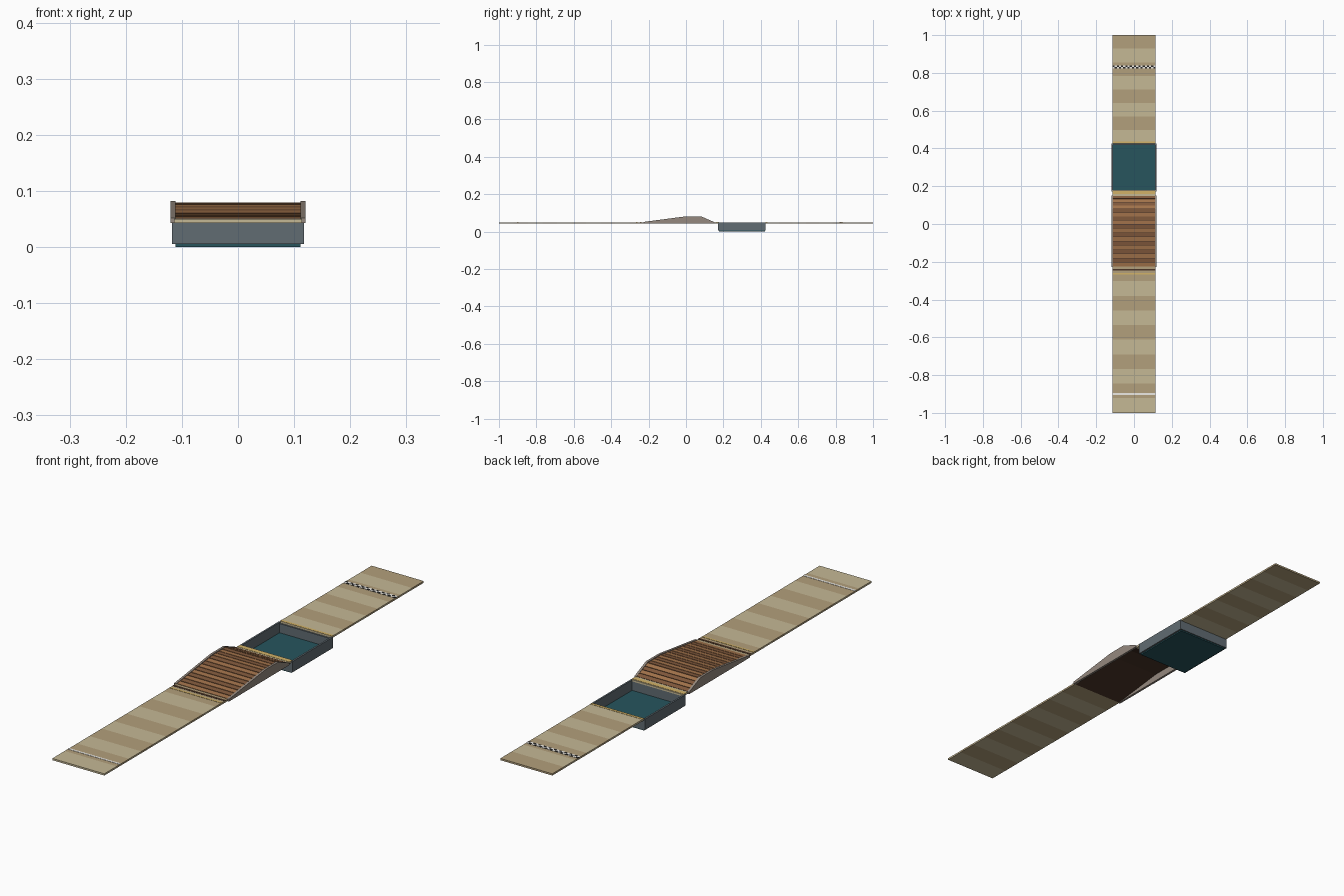
import bpy, math
from mathutils import Vector

if "Cube" in bpy.data.objects:
    bpy.data.objects.remove(bpy.data.objects["Cube"])

def material(name, rgb):
    m = bpy.data.materials.new(name)
    m.diffuse_color = (*rgb, 1)
    m.use_nodes = True
    m.node_tree.nodes["Principled BSDF"].inputs["Base Color"].default_value = m.diffuse_color
    return m

SAND_L = material("light_sand", (0.56, 0.48, 0.30))
SAND_D = material("dark_sand", (0.45, 0.35, 0.20))
WOOD_L = material("light_wood", (0.36, 0.17, 0.07))
WOOD_D = material("dark_wood", (0.22, 0.10, 0.045))
GAP = material("wood_gap", (0.07, 0.035, 0.02))
SIDE = material("ramp_side_grey", (0.30, 0.25, 0.21))
SLATE = material("slate", (0.12, 0.15, 0.17))
WATER = material("water_teal", (0.02, 0.09, 0.11))
YELLOW = material("warning_yellow", (0.65, 0.45, 0.14))
WHITE = material("white", (0.85, 0.83, 0.78))
BLACK = material("black", (0.02, 0.02, 0.02))

def mesh(name, verts, faces, mat):
    me = bpy.data.meshes.new(name)
    me.from_pydata(verts, [], faces)
    me.materials.append(mat)
    ob = bpy.data.objects.new(name, me)
    bpy.context.collection.objects.link(ob)
    return ob

def prism(name, prof, x0, x1, mat):
    """Extrude a counter-clockwise (y, z) outline along x."""
    n = len(prof)
    verts = [(x, y, z) for x in (x0, x1) for y, z in prof]
    faces = [tuple(reversed(range(n))), tuple(range(n, 2 * n))]
    faces += [(i, (i + 1) % n, n + (i + 1) % n, n + i) for i in range(n)]
    return mesh(name, verts, faces, mat)

def box(name, x0, x1, y0, y1, z0, z1, mat):
    return prism(name, [(y0, z0), (y1, z0), (y1, z1), (y0, z1)], x0, x1, mat)

W = 0.114            # half width of the track
Z0, Z1 = 0.043, 0.05  # underside and top of the track
TOP = Z1 + 0.001

# Banded track, before the ramp and after the pit
def track(name, y0, y1, count):
    step = (y1 - y0) / count
    for i in range(count):
        box(f"{name}_band_{i}", -W, W, y0 + i * step, y0 + (i + 1) * step,
            Z0, Z1, SAND_D if i % 2 else SAND_L)

track("approach_track", -1.0, -0.225, 10)
track("finish_track", 0.425, 1.0, 8)
box("landing_strip", -W, W, 0.145, 0.18, Z0, Z1, SAND_L)

# Painted lines
box("start_line", -W, W, -0.904, -0.895, Z1 - 0.001, TOP, WHITE)
box("ramp_warning_line", -W, W, -0.268, -0.26, Z1 - 0.001, TOP, YELLOW)
box("ramp_foot_line", -W, W, -0.247, -0.237, Z1 - 0.001, TOP, GAP)
box("pit_near_line", -W, W, 0.158, 0.176, Z1 - 0.001, TOP, YELLOW)
box("pit_far_line", -W, W, 0.426, 0.437, Z1 - 0.001, TOP, YELLOW)

# Chequered finish line
cols = 20
cw = 2 * W / cols
for r in range(2):
    for c in range(cols):
        box(f"finish_check_{r}_{c}", -W + c * cw, -W + (c + 1) * cw,
            0.822 + r * 0.009, 0.831 + r * 0.009, Z1 - 0.001, TOP,
            BLACK if (r + c) % 2 else WHITE)

# Ramp deck: bent sheet following the ramp line
path = [(-0.225, 0.049), (0.0, 0.077), (0.08, 0.077), (0.15, 0.049)]
deck = path[::-1] + [(y, z - 0.006) for y, z in path]
prism("ramp_deck", deck, -0.112, 0.112, GAP)

# Ramp planks laid over each run of the deck
def planks(name, a, b, count):
    a, b = Vector(a), Vector(b)
    d = b - a
    up = Vector((-d.y, d.x)).normalized() * 0.002
    for i in range(count):
        p = a + d * (i + 0.05) / count
        q = a + d * (i + 0.93) / count
        prism(f"{name}_{i}", [p, q, q + up, p + up], -0.112, 0.112,
              WOOD_D if i % 2 else WOOD_L)

planks("rise_plank", path[0], path[1], 10)
planks("crest_plank", path[1], path[2], 4)
planks("descent_plank", path[2], path[3], 4)

# Ramp side panels
side = [(-0.228, Z0), (0.152, Z0), (0.152, 0.051), (0.08, 0.082),
        (0.0, 0.082), (-0.228, 0.052)]
for s, x in (("left", -0.12), ("right", 0.111)):
    prism(f"ramp_side_{s}", side, x, x + 0.009, SIDE)

# Water pit: floor and four walls
box("pit_floor", -0.111, 0.111, 0.176, 0.422, 0.0, 0.007, WATER)
for s, x in (("left", -0.118), ("right", 0.111)):
    box(f"pit_wall_{s}", x, x + 0.007, 0.172, 0.426, 0.005, 0.048, SLATE)
for s, y in (("near", 0.172), ("far", 0.419)):
    box(f"pit_wall_{s}", -0.111, 0.111, y, y + 0.007, 0.005, Z0, SLATE)
